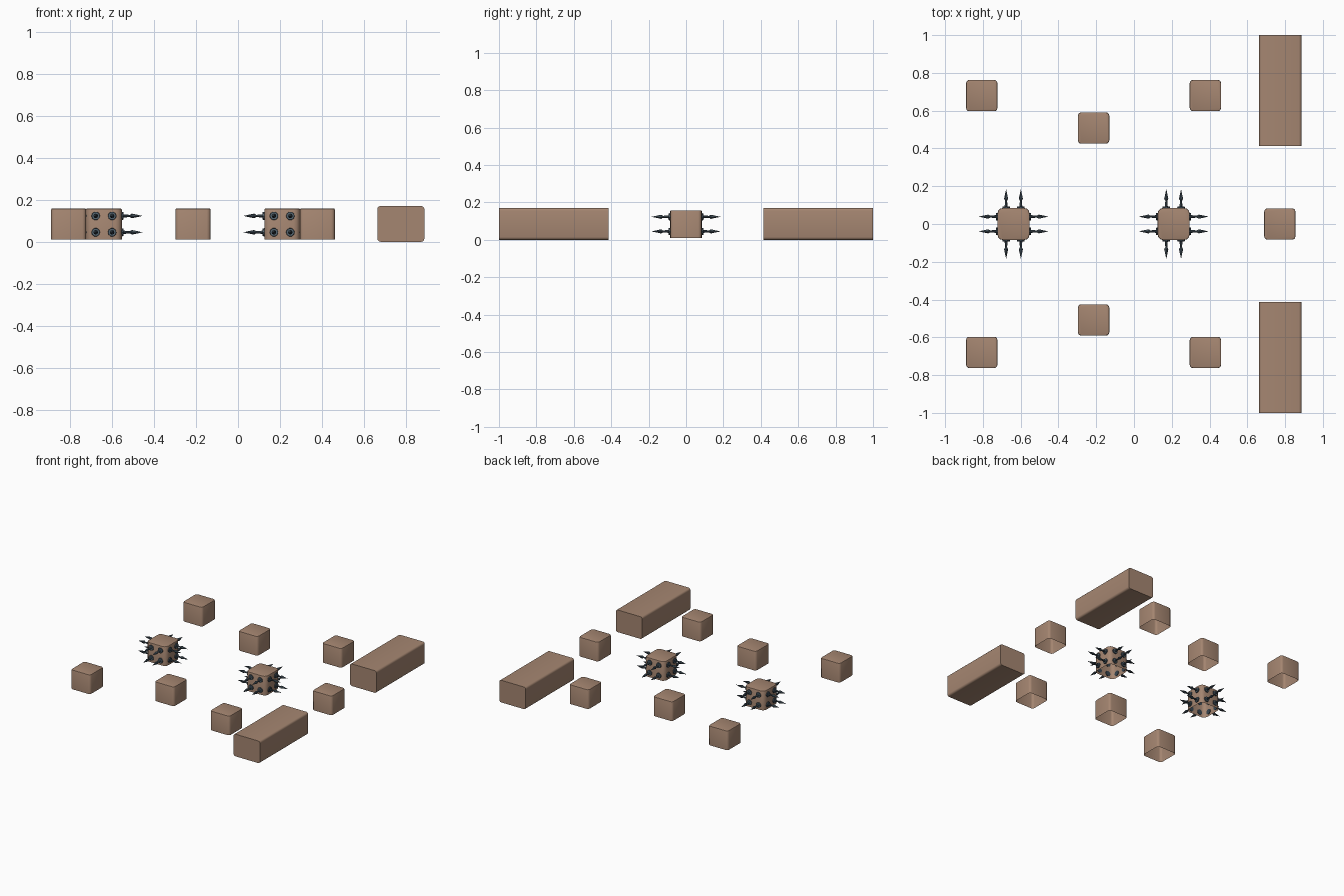
import bpy, bmesh, math
from mathutils import Matrix, Vector

if "Cube" in bpy.data.objects:
    bpy.data.objects.remove(bpy.data.objects["Cube"])


def material(name, rgb):
    m = bpy.data.materials.new(name)
    m.diffuse_color = (*rgb, 1)
    m.use_nodes = True
    m.node_tree.nodes["Principled BSDF"].inputs["Base Color"].default_value = m.diffuse_color
    return m


CLAY = material("brown clay", (0.376, 0.238, 0.165))
DARK = material("dark iron", (0.04, 0.06, 0.08))
STEEL = material("slate steel", (0.09, 0.13, 0.16))


def finish(name, bm, mats, loc=(0, 0, 0)):
    me = bpy.data.meshes.new(name)
    bm.to_mesh(me)
    bm.free()
    for m in mats:
        me.materials.append(m)
    ob = bpy.data.objects.new(name, me)
    ob.location = loc
    bpy.context.collection.objects.link(ob)
    me.shade_smooth()
    me.set_sharp_from_angle(angle=math.radians(35))
    return ob


def block(name, x, y, size, z0, z1, axis, radius, open_bottom=False):
    """Box with the edges along one axis rounded."""
    bm = bmesh.new()
    bmesh.ops.create_cube(bm, size=1)
    bmesh.ops.scale(bm, vec=(size[0], size[1], z1 - z0), verts=bm.verts)

    def along(e):
        d = (e.verts[0].co - e.verts[1].co).normalized()
        return abs(d[axis]) > 0.9
    bmesh.ops.bevel(bm, geom=[e for e in bm.edges if along(e)], offset=radius,
                    segments=3, profile=0.5, affect='EDGES')
    if open_bottom:
        bm.normal_update()
        bottom = [f for f in bm.faces if f.normal.z < -0.9]
        bmesh.ops.delete(bm, geom=bottom, context='FACES')
        # slight softening of the top rim
        top = max(v.co.z for v in bm.verts)
        rim = [e for e in bm.edges if all(v.co.z > top - 1e-4 for v in e.verts)]
        bmesh.ops.bevel(bm, geom=rim, offset=0.005, segments=2, profile=0.5,
                        affect='EDGES')
    return finish(name, bm, [CLAY], (x, y, (z0 + z1) / 2))


def cone(bm, r1, r2, a, b, frame, mat, sides):
    """Frustum from distance a to b along the local z of frame."""
    n = len(bm.faces)
    bmesh.ops.create_cone(bm, cap_ends=True, segments=sides, radius1=r1, radius2=r2,
                          depth=b - a,
                          matrix=frame @ Matrix.Translation((0, 0, (a + b) / 2)))
    bm.faces.ensure_lookup_table()
    for f in bm.faces[n:]:
        f.material_index = mat


# Long barrier blocks, left and right of the gap
for s, side in ((1, "back"), (-1, "front")):
    block(f"long_block_{side}", 0.775, s * 0.707, (0.224, 0.586), 0, 0.17, 1, 0.015)

# Plain small blocks, open underneath
spots = [(0.772, 0)]
for s in (1, -1):
    spots += [(-0.806, s * 0.68), (-0.214, s * 0.508), (0.378, s * 0.68)]
for i, (x, y) in enumerate(spots):
    block(f"small_block_{i + 1}", x, y, (0.166, 0.166), 0.01, 0.158, 2, 0.018, True)

# Spiked blocks: four spikes on each of the four sides
for i, x in enumerate((-0.638, 0.21)):
    block(f"spiked_block_{i + 1}", x, 0, (0.17, 0.17), 0.01, 0.158, 2, 0.03, True)
    bm = bmesh.new()
    for k in range(4):
        turn = Matrix.Rotation(k * math.pi / 2, 4, 'Z')
        for t in (-0.039, 0.039):
            for z in (0.045, 0.123):
                frame = (turn @ Matrix.Translation(Vector((0.085, t, z)))
                         @ Matrix.Rotation(math.pi / 2, 4, 'Y'))
                cone(bm, 0.021, 0.019, -0.004, 0.008, frame, 0, 10)    # collar
                cone(bm, 0.008, 0.005, 0.008, 0.038, frame, 0, 8)      # shaft
                cone(bm, 0.004, 0.011, 0.036, 0.048, frame, 1, 8)      # head back
                cone(bm, 0.011, 0.0, 0.048, 0.1, frame, 1, 8)          # point
    finish(f"spikes_{i + 1}", bm, [DARK, STEEL], (x, 0, 0))
